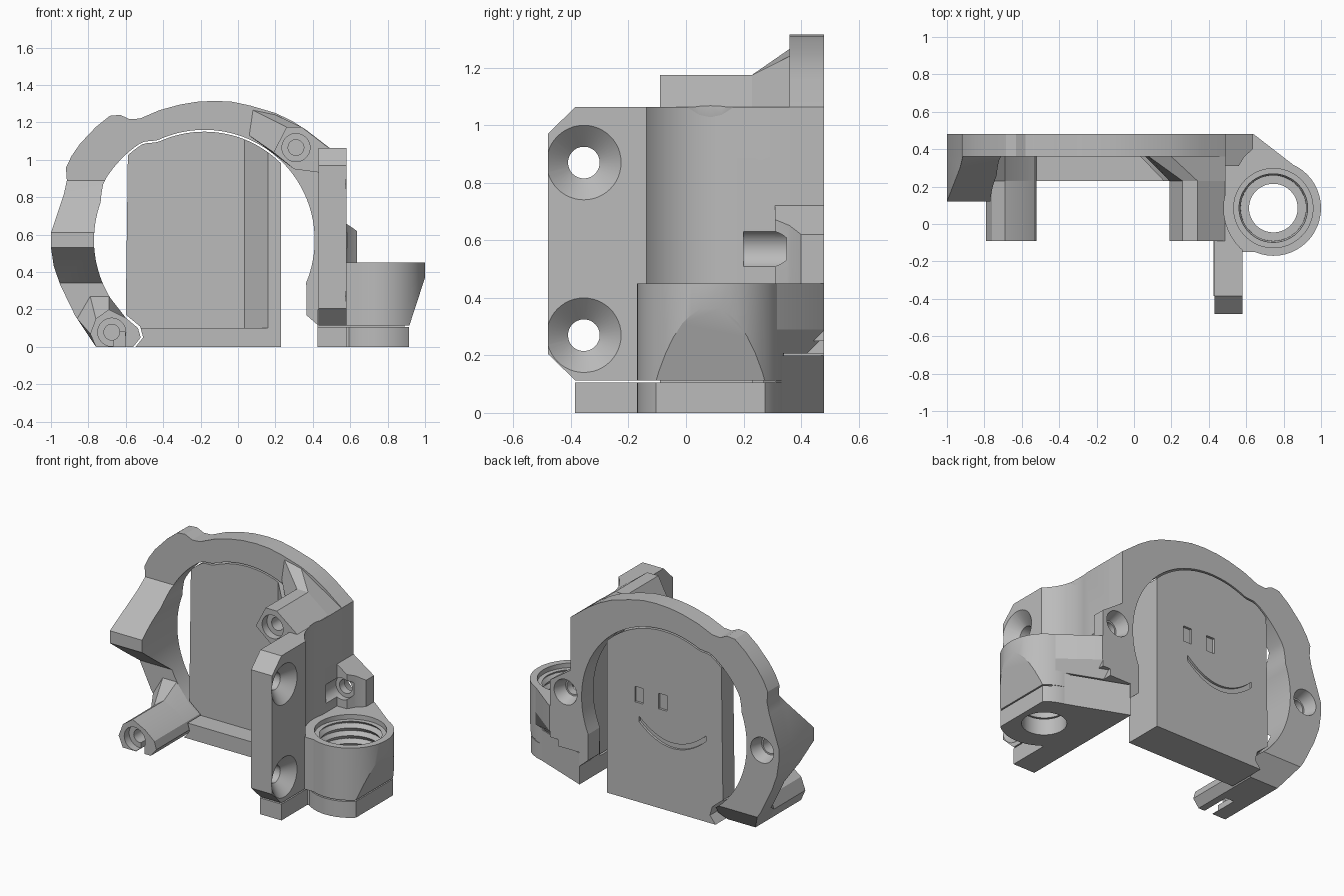
import bpy, bmesh
from math import cos, sin, radians
from mathutils import Vector

cube = bpy.data.objects.get("Cube")
if cube:
    bpy.data.objects.remove(cube)

grey = bpy.data.materials.new("plain_grey")
grey.use_nodes = True
grey.diffuse_color = (0.5, 0.5, 0.5, 1)
grey.node_tree.nodes["Principled BSDF"].inputs["Base Color"].default_value = (0.5, 0.5, 0.5, 1)
parts = []


def place(p, t, axis):
    u, v = p
    return {"x": (t, u, v), "y": (u, t, v), "z": (u, v, t)}[axis]


def loft(name, pa, a, pb, b, axis):
    """Solid between two outlines with equal point counts."""
    bm = bmesh.new()
    low = [bm.verts.new(place(p, a, axis)) for p in pa]
    high = [bm.verts.new(place(p, b, axis)) for p in pb]
    bm.faces.new(low)
    bm.faces.new(high)
    for i in range(len(low)):
        j = (i + 1) % len(low)
        bm.faces.new((low[i], low[j], high[j], high[i]))
    bmesh.ops.recalc_face_normals(bm, faces=bm.faces)
    me = bpy.data.meshes.new(name)
    bm.to_mesh(me)
    bm.free()
    ob = bpy.data.objects.new(name, me)
    bpy.context.collection.objects.link(ob)
    me.materials.append(grey)
    parts.append(ob)
    return ob


def prism(name, pts, a, b, axis):
    return loft(name, pts, a, pts, b, axis)


def box(name, x0, x1, y0, y1, z0, z1):
    return prism(name, [(x0, y0), (x1, y0), (x1, y1), (x0, y1)], z0, z1, "z")


def circle(c, r, n=48):
    return [(c[0] + r * cos(radians(360 * i / n)), c[1] + r * sin(radians(360 * i / n)))
            for i in range(n)]


def rod(name, c, r, a, b, axis, r2=None):
    return loft(name, circle(c, r), a, circle(c, r2 or r), b, axis)


def combine(targets, tools, op="DIFFERENCE"):
    """Apply boolean tools to every target, then drop the tools."""
    for ob in targets:
        for t in tools:
            m = ob.modifiers.new("cut", "BOOLEAN")
            m.operation, m.object, m.solver = op, t, "EXACT"
        bpy.context.view_layer.update()
        dg = bpy.context.evaluated_depsgraph_get()
        me = bpy.data.meshes.new_from_object(ob.evaluated_get(dg))
        ob.modifiers.clear()
        ob.data = me
    for t in tools:
        parts.remove(t)
        bpy.data.objects.remove(t)


def slice_off(ob, co, no):
    bm = bmesh.new()
    bm.from_mesh(ob.data)
    r = bmesh.ops.bisect_plane(bm, geom=bm.verts[:] + bm.edges[:] + bm.faces[:],
                               plane_co=co, plane_no=no, clear_outer=True)
    bmesh.ops.holes_fill(bm, edges=[e for e in r["geom_cut"] if isinstance(e, bmesh.types.BMEdge)])
    bmesh.ops.recalc_face_normals(bm, faces=bm.faces)
    bm.to_mesh(ob.data)
    bm.free()


# inner opening of the ring, with its widened upper left stretch
def opening(a0, a1, gap=0.0, step=3):
    pts = []
    for a in range(a0, a1 + 1, step):
        up = max(0, min(1, (a - 116) / 6, (160 - a) / 10))
        r = 0.59 + 0.031 * up - gap
        pts.append((-0.18 + r * cos(radians(a)), 0.57 + r * sin(radians(a))))
    return pts


outer = [(-.76, 0), (-.87, .165), (-.95, .33), (-.985, .43), (-1, .53), (-1, .61), (-.93, .82),
         (-.915, .89), (-.92, .957), (-.89, 1.02), (-.845, 1.085), (-.76, 1.175), (-.685, 1.235),
         (-.63, 1.24), (-.58, 1.217), (-.525, 1.22), (-.42, 1.265), (-.31, 1.295), (-.22, 1.31),
         (-.123, 1.315), (-.03, 1.31), (.064, 1.29), (.2, 1.25), (.29, 1.207), (.364, 1.16), (.49, 1.063)]
lower_right = [(.58, 1.063), (.58, .113), (.43, .113), (.365, .17), (.365, .33)]
foot = [(-.6, .155), (-.535, .1), (-.52, .05), (-.56, 0)]
outline = outer + lower_right + opening(-23, 223) + foot

# ring and its wedge-shaped side wing
ring = prism("ring", outline, .36, .48, "y")
wing = prism("side_wing", outline, .1, .37, "y")
wedge = prism("wing_shape", [(.37, .9), (.36, .89), (.12, .61), (.12, .53), (.36, .34), (.37, .33)],
              -1.1, -.6, "x")
combine([wing], [wedge], "INTERSECT")
combine([ring, wing], [rod("wing_hole", (-.88, .57), .05, .25, .5, "y"),
                       rod("wing_hole_seat", (-.88, .57), .06, .4, .49, "y", .085)])
combine([ring], [prism("foot_chamfer", [(.36, -.02), (.49, .14), (.6, .14), (.6, -.02)], -1, -.4, "x")])

# screw bosses with flared roots
upper = [(.19, 1.04), (.26, 1.175), (.34, 1.175), (.49, 1.06), (.45, .93), (.3, .95)]
upper_root = [(.06, 1.13), (.08, 1.265), (.2, 1.24), (.49, 1.06)] + upper[4:]
lower = [(-.79, .07), (-.76, 0), (-.56, 0), (-.52, .05), (-.535, .1), (-.6, .155), (-.69, .2), (-.76, .15)]
lower_root = [(-.86, .15)] + lower[1:6] + [(-.69, .27), (-.79, .27)]
bosses = []
for side, tip, root, c in (("upper", upper, upper_root, (.31, 1.065)),
                           ("lower", lower, lower_root, (-.675, .078))):
    boss = prism(side + "_boss", tip, -.09, .23, "y")
    bosses += [boss, loft(side + "_boss_root", tip, .23, root, .36, "y")]
    cuts = [rod("bore", c, .042, -.2, .2, "y"), rod("counterbore", c, .075, -.2, -.04, "y")]
    if side == "lower":
        cuts.append(box("slot", c[0] + .01, c[0] + .07, -.2, .1, -.1, c[1]))
    combine([boss], cuts)

# backing panel with a sloped side wall and a bottom lip, clear of the ring foot
panel = prism("back_panel", [(-.6, .48), (.23, .48), (.23, .23), (.16, .23), (.035, .36), (-.6, .36)],
              0, 1.3, "z")
lip = box("panel_lip", -.6, .23, .23, .37, 0, .1)
foot_gap = [(-.6, .172), (-.523, .108), (-.507, .05), (-.547, 0), (-.547, -.1)]
sil = prism("panel_shape", [(.23, -.1)] + opening(45, 132, .01) + foot_gap, .1, .6, "y")
combine([panel, lip], [sil], "INTERSECT")

# engraved face on the back of the panel
engraving = [prism("eye", [(x - .03, .64), (x + .03, .64), (x + .03, .74), (x - .03, .74)], .465, .6, "y")
             for x in (0, -.17)]
arc = [(-.24 + .24 * t / 8, .41 + .11 * (t / 8) ** 2) for t in range(-8, 9)]
engraving.append(prism("smile", arc + [(x, z + .035) for x, z in reversed(arc)], .465, .6, "y"))
combine([panel], engraving)

# clamp plate with chamfered ends
plate = prism("clamp_plate", [(-.385, .113), (.48, .113), (.48, 1.063), (-.385, 1.063), (-.48, .97), (-.48, .205)],
              .43, .58, "x")
centre = (.745, .085)
side_cuts = []
for z in (.87, .27):
    side_cuts.append(rod("bolt_hole", (-.355, z), .055, .3, .7, "x"))
    side_cuts.append(rod("countersink", (-.355, z), .055, .512, .585, "x", .135))
combine([plate], side_cuts)

# channel beside the plate: round at the front, flat towards the back
combine([plate, ring] + bosses[:2], [rod("tube_channel", (.78, .085), .3, .4, 1.3, "z"),
                                     box("flat_channel", .49, .9, .085, .6, .4, 1.3)])

# small bracket with a sloped top and a seated hole
bracket = prism("side_bracket", [(.47, .31), (.56, .31), (.59, .36), (.635, .4), (.635, .48), (.47, .48)],
                .25, .8, "z")
slice_off(bracket, Vector((.49, 0, .72)), Vector((.1, 0, .145)))
hole = (.525, .57)
combine([plate, ring, bracket],
        [rod("back_hole", hole, .045, .3, .6, "y"), rod("back_hole_nut", hole, .07, .2, .35, "y"),
         rod("back_hole_seat", hole, .055, .4, .49, "y", .085)])

# threaded socket and its rear web
socket = rod("socket", centre, .255, .113, .45, "z")
slice_off(socket, Vector((1, 0, .37)), Vector((.26, 0, -.085)))
front_edge = [(.45, -.02), (.7, -.02), (.915, .24), (.86, .31)]
web_top = front_edge + [(.64, .48), (.45, .48)]
web_low = front_edge + [(.5, .452), (.45, .47)]
web = prism("socket_web", web_top, .29, .45, "z")
web_under = loft("socket_web_underside", web_low, .207, web_top, .29, "z")
link = box("socket_link", .45, .7, -.15, .28, .113, .45)
bore = [rod("through_hole", centre, .13, -.1, .6, "z"), rod("mouth", centre, .212, .42, .6, "z")]
for i in range(5):
    z = .18 + i * .05
    bore.append(rod("thread_low", centre, .175, z, z + .026, "z", .195))
    bore.append(rod("thread_high", centre, .195, z + .025, z + .051, "z", .175))
combine([socket, web, web_under, link, plate], bore)

# separate base cap below the socket
cap = rod("base_cap", centre, .255, 0, .105, "z")
slice_off(cap, Vector((.915, 0, 0)), Vector((1, 0, 0)))
bar = box("base_bar", .425, .58, -.385, .41, 0, .105)
cap_link = box("base_link", .5, .7, -.12, .3, 0, .105)
rear = prism("base_rear", [(.425, .27), (.89, .27), (.86, .31), (.425, .48)], 0, .2, "z")
combine([cap, cap_link, bar, rear], [rod("cap_hole", centre, .13, -.1, .3, "z")])
combine([plate, ring], [box("base_gap", .43, .7, .262, .6, 0, .207)])

# smooth round walls, keep corners sharp
bpy.ops.object.select_all(action="DESELECT")
for ob in parts:
    ob.select_set(True)
bpy.context.view_layer.objects.active = parts[0]
bpy.ops.object.shade_smooth_by_angle(angle=radians(25))
